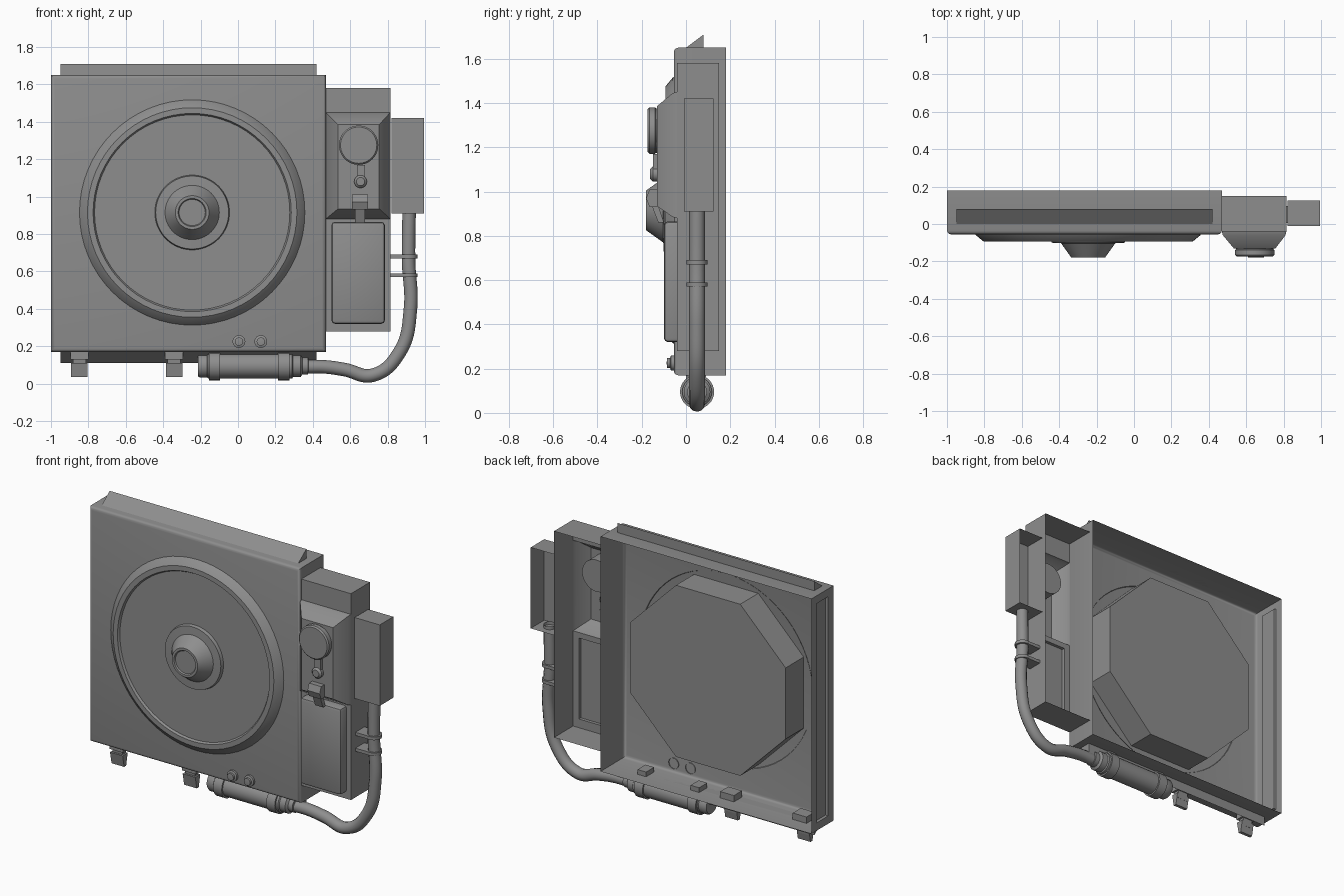
import bpy, bmesh, math
from mathutils import Vector

cube = bpy.data.objects.get("Cube")
if cube:
    bpy.data.objects.remove(cube, do_unlink=True)

mat = bpy.data.materials.new("plain_grey")
mat.use_nodes = True
GREY = (0.27, 0.27, 0.27, 1)
mat.diffuse_color = GREY
mat.node_tree.nodes["Principled BSDF"].inputs["Base Color"].default_value = GREY


def smooth(obj):
    bpy.ops.object.select_all(action="DESELECT")
    obj.select_set(True)
    bpy.context.view_layer.objects.active = obj
    bpy.ops.object.shade_smooth_by_angle(angle=math.radians(35))


def finish(name, bm, fix_normals=True):
    if fix_normals:
        bmesh.ops.recalc_face_normals(bm, faces=bm.faces)
    mesh = bpy.data.meshes.new(name)
    bm.to_mesh(mesh)
    bm.free()
    mesh.materials.append(mat)
    obj = bpy.data.objects.new(name, mesh)
    bpy.context.collection.objects.link(obj)
    smooth(obj)
    return obj


def box_bm(x, y, z, open_dirs=()):
    """Box from (min, max) pairs; sides facing open_dirs are left out."""
    bm = bmesh.new()
    bmesh.ops.create_cube(bm, size=1)
    for v in bm.verts:
        v.co = [p[0] + (c + 0.5) * (p[1] - p[0]) for c, p in zip(v.co, (x, y, z))]
    bm.normal_update()
    gone = [f for f in bm.faces if any(f.normal.dot(Vector(d)) > 0.9 for d in open_dirs)]
    bmesh.ops.delete(bm, geom=gone, context="FACES")
    return bm


def box(name, x, y, z, open_dirs=(), bevel=0):
    bm = box_bm(x, y, z, open_dirs)
    if bevel:
        edges = [e for e in bm.edges if not e.is_boundary]
        bmesh.ops.bevel(bm, geom=edges, offset=bevel, segments=2, profile=0.5, affect="EDGES")
    return finish(name, bm)


def lathe(name, center, axis, profile, steps=48):
    """Turn (radius, position along axis) points about an axis through center."""
    axis, center = Vector(axis), Vector(center)
    side = axis.orthogonal().normalized()
    bm = bmesh.new()
    verts = [bm.verts.new(center + side * r + axis * a) for r, a in profile]
    edges = [bm.edges.new(pair) for pair in zip(verts, verts[1:])]
    bmesh.ops.spin(bm, geom=verts + edges, cent=center, axis=axis,
                   angle=math.tau, steps=steps, use_duplicate=False)
    bmesh.ops.remove_doubles(bm, verts=bm.verts, dist=0.0005)
    return finish(name, bm)


def prism(name, profile, x0, x1):
    """Extrude a (y, z) outline along x."""
    bm = bmesh.new()
    face = bm.faces.new([bm.verts.new((x0, y, z)) for y, z in profile])
    new = bmesh.ops.extrude_face_region(bm, geom=[face])["geom"]
    bmesh.ops.translate(bm, vec=(x1 - x0, 0, 0),
                        verts=[g for g in new if isinstance(g, bmesh.types.BMVert)])
    return finish(name, bm)


def relief(name, rects):
    """Bridge nested front rectangles (x0, x1, z0, z1, y) and cap the last."""
    bm = bmesh.new()
    loops = [[bm.verts.new(c) for c in ((a, y, c0), (b, y, c0), (b, y, c1), (a, y, c1))]
             for a, b, c0, c1, y in rects]
    for low, high in zip(loops, loops[1:]):
        for i in range(4):
            j = (i + 1) % 4
            bm.faces.new((low[i], low[j], high[j], high[i]))
    bm.faces.new(loops[-1])
    return finish(name, bm, fix_normals=False)


BACK, FRONT = (0, 1, 0), (0, -1, 0)

# Main housing: open at the back, rounded front rim, recessed strip on the outer side
bm = box_bm((-1, 0.47), (-0.055, 0.18), (0.17, 1.65), [BACK])
rim = [e for e in bm.edges if all(v.co.y < 0 for v in e.verts)]
bmesh.ops.bevel(bm, geom=rim, offset=0.02, segments=3, profile=0.5, affect="EDGES")
bm.normal_update()
outer = [f for f in bm.faces if f.normal.x < -0.99]
bmesh.ops.inset_individual(bm, faces=outer, thickness=0.07, depth=0)
bmesh.ops.inset_individual(bm, faces=outer, thickness=0.005, depth=-0.015)
finish("main_housing", bm)

# Sloped rails along the top and bottom
prism("top_rail", [(0, 1.65), (0.08, 1.71), (0.08, 1.65)], -0.95, 0.42)
prism("bottom_rail", [(0, 0.17), (0.08, 0.17), (0.08, 0.11)], -0.95, 0.42)

# Round front cover with raised rim and hub
HUB = (-0.245, 0, 0.915)
lathe("round_cover", HUB, FRONT,
      [(0.605, 0.05), (0.6, 0.06), (0.56, 0.093), (0.53, 0.093), (0.522, 0.08), (0.2, 0.08),
       (0.195, 0.1), (0.145, 0.103), (0.09, 0.18), (0.075, 0.18), (0.07, 0.172), (0, 0.172)], 64)

# Eight-sided drum behind the cover
bm = bmesh.new()
for y in (-0.05, 0.13):
    ring = [bm.verts.new((HUB[0] + 0.585 * math.cos(a), y, HUB[2] + 0.585 * math.sin(a)))
            for a in [(i + 0.5) * math.tau / 8 for i in range(8)]]
    if y < 0:
        front_ring = ring
for i in range(8):
    j = (i + 1) % 8
    bm.faces.new((front_ring[i], front_ring[j], ring[j], ring[i]))
bm.faces.new(ring)
finish("rear_drum", bm)

# Side cabinet: open shell with a raised upper hood and a lower door
box("side_cabinet", (0.47, 0.815), (-0.04, 0.15), (0.28, 1.58), [BACK, FRONT])
relief("cabinet_top_front", [(0.47, 0.815, 1.45, 1.58, -0.04)])
relief("cabinet_hood", [(0.47, 0.815, 0.88, 1.45, -0.04), (0.475, 0.81, 0.885, 1.445, -0.06),
                        (0.535, 0.755, 0.935, 1.385, -0.132)])
relief("cabinet_lower_front", [(0.47, 0.815, 0.28, 0.88, -0.04), (0.51, 0.775, 0.335, 0.845, -0.04),
                               (0.51, 0.775, 0.335, 0.845, -0.06)])
box("cabinet_door", (0.5, 0.785), (-0.1, -0.04), (0.32, 0.865), [BACK], 0.018)

# Dial, small knob and door latch
lathe("dial", (0.645, 0, 1.275), FRONT,
      [(0, 0.03), (0.1, 0.03), (0.1, 0.135), (0.105, 0.14), (0.105, 0.165), (0.097, 0.173), (0, 0.173)])
box("knob_stem", (0.635, 0.68), (-0.15, -0.13), (1.1, 1.17))
lathe("knob", (0.655, 0, 1.08), FRONT, [(0.034, 0.125), (0.034, 0.15), (0.022, 0.162), (0, 0.162)], 24)
prism("latch_plate", [(-0.13, 1.01), (-0.165, 1.01), (-0.18, 0.97), (-0.165, 0.93), (-0.13, 0.93)],
      0.61, 0.695)
prism("latch_hook", [(-0.13, 0.95), (-0.16, 0.95), (-0.125, 0.86), (-0.1, 0.86)], 0.625, 0.68)

# Outer box
box("outer_box", (0.82, 0.995), (-0.01, 0.125), (0.91, 1.42), [BACK])

# Hose from the outer box to the canister
curve = bpy.data.curves.new("hose", "CURVE")
curve.dimensions = "3D"
curve.bevel_depth = 0.036
curve.bevel_resolution = 4
spline = curve.splines.new("BEZIER")
path = [(0.915, 0.93), (0.912, 0.66), (0.922, 0.4), (0.865, 0.17), (0.72, 0.045),
        (0.57, 0.075), (0.46, 0.09), (0.36, 0.09)]
spline.bezier_points.add(len(path) - 1)
for point, (x, z) in zip(spline.bezier_points, path):
    point.co = (x, 0.05, z)
    point.handle_left_type = point.handle_right_type = "AUTO"
hose = bpy.data.objects.new("hose", curve)
bpy.context.collection.objects.link(hose)
curve.materials.append(mat)
bpy.ops.object.select_all(action="DESELECT")
hose.select_set(True)
bpy.context.view_layer.objects.active = hose
bpy.ops.object.convert(target="MESH")
smooth(bpy.context.view_layer.objects.active)

# Hose clamps
for i, z in enumerate((0.68, 0.58)):
    lathe(f"hose_clamp_{i}", (0.912, 0.05, z), (0, 0, 1),
          [(0.03, -0.01), (0.047, -0.01), (0.047, 0.01), (0.03, 0.01)], 24)
    box(f"hose_bracket_{i}", (0.815, 0.9), (0.005, 0.095), (z - 0.01, z + 0.01))

# Canister under the housing with two bands
lathe("canister", (0, 0.05, 0.095), (1, 0, 0),
      [(0, -0.215), (0.055, -0.215), (0.062, -0.205), (0.062, -0.165), (0.067, -0.16), (0.067, 0.29),
       (0.06, 0.295), (0.06, 0.335), (0.045, 0.345), (0.045, 0.375), (0, 0.38)], 32)
for i, x in enumerate((-0.125, 0.245)):
    lathe(f"canister_band_{i}", (x, 0.05, 0.095), (1, 0, 0),
          [(0.06, -0.03), (0.077, -0.03), (0.077, 0.03), (0.06, 0.03)], 32)
    box(f"band_mount_{i}", (x - 0.03, x + 0.03), (0.01, 0.09), (0.14, 0.2))

# Front bolts
for i, x in enumerate((0.005, 0.122)):
    lathe(f"bolt_{i}", (x, 0, 0.225), FRONT,
          [(0.034, 0.05), (0.034, 0.068), (0.022, 0.072), (0.022, 0.085), (0, 0.088)], 24)

# Hanging clips under the bottom rail
for i, x in enumerate((-0.848, -0.342)):
    box(f"clip_mount_{i}", (x - 0.048, x + 0.048), (0, 0.08), (0.13, 0.21))
    prism(f"clip_arm_{i}", [(0.01, 0.14), (0.05, 0.14), (0.045, 0.08), (0.015, 0.08)],
          x - 0.034, x + 0.034)
    prism(f"clip_tab_{i}", [(0.0, 0.11), (0.05, 0.11), (0.035, 0.035), (0.015, 0.035)],
          x - 0.044, x + 0.044)
